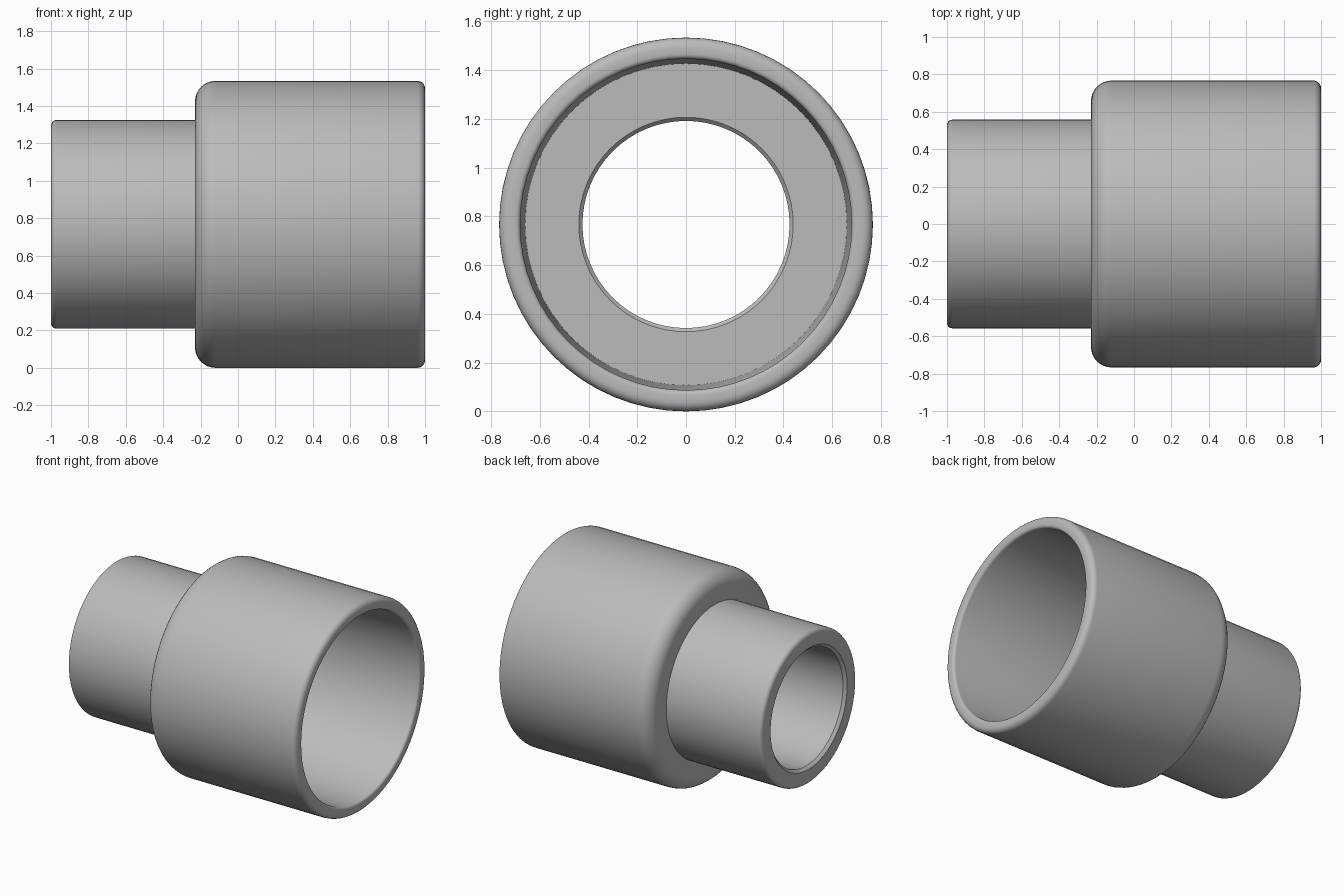
import bpy
import bmesh
from math import cos, sin, pi, radians

cube = bpy.data.objects.get("Cube")
if cube:
    bpy.data.objects.remove(cube)

SEGMENTS = 64
RADIUS = 0.767

# Plain grey plastic
grey = bpy.data.materials.new("grey plastic")
grey.use_nodes = True
colour = (0.5, 0.5, 0.5, 1)
grey.diffuse_color = colour
grey.node_tree.nodes["Principled BSDF"].inputs["Base Color"].default_value = colour


def fillet(x, r, radius, start, steps=5, sweep=-90):
    """Quarter-round profile points about the centre (x, r)."""
    angles = [radians(start + sweep * i / steps) for i in range(steps + 1)]
    return [(x + radius * cos(a), r + radius * sin(a)) for a in angles]


# Closed wall section as (position along axis, radius)
profile = (
    fillet(-0.97, 0.528, 0.03, 180)                     # spigot outer rim
    + [(-0.23, 0.558)]                                  # foot of shoulder
    + fillet(-0.12, RADIUS - 0.11, 0.11, 180, 8)        # rounded shoulder
    + fillet(0.96, RADIUS - 0.04, 0.04, 90)             # socket outer rim
    + fillet(0.98, 0.70, 0.02, 0, 4)                    # socket inner rim
    [:1]
    + fillet(0.98, 0.70, 0.02, 0, 4)[1:]
    + [(-0.08, 0.66)]                                   # tapered socket to stop
    + fillet(-0.095, 0.44, 0.015, 0, 3)                 # stop edge
    [:1]
    + [(-0.095, 0.425), (-0.98, 0.425)]                 # through bore
    + [(-1.0, 0.445)]                                   # bore entry
)


def build_lathe(name, section):
    """Revolve a closed section around the x axis."""
    bm = bmesh.new()
    rings = []
    for i in range(SEGMENTS):
        a = 2 * pi * i / SEGMENTS
        rings.append([bm.verts.new((x, r * cos(a), r * sin(a) + RADIUS))
                      for x, r in section])
    count = len(section)
    for i, ring in enumerate(rings):
        nxt = rings[(i + 1) % SEGMENTS]
        for j in range(count):
            k = (j + 1) % count
            bm.faces.new((ring[j], ring[k], nxt[k], nxt[j]))
    bmesh.ops.remove_doubles(bm, verts=bm.verts, dist=0.0005)
    bmesh.ops.recalc_face_normals(bm, faces=bm.faces)
    mesh = bpy.data.meshes.new(name)
    bm.to_mesh(mesh)
    bm.free()
    mesh.materials.append(grey)
    obj = bpy.data.objects.new(name, mesh)
    bpy.context.collection.objects.link(obj)
    return obj


coupling = build_lathe("pipe_reducer", profile)
bpy.ops.object.select_all(action="DESELECT")
coupling.select_set(True)
bpy.context.view_layer.objects.active = coupling
bpy.ops.object.shade_smooth_by_angle(angle=radians(30))
